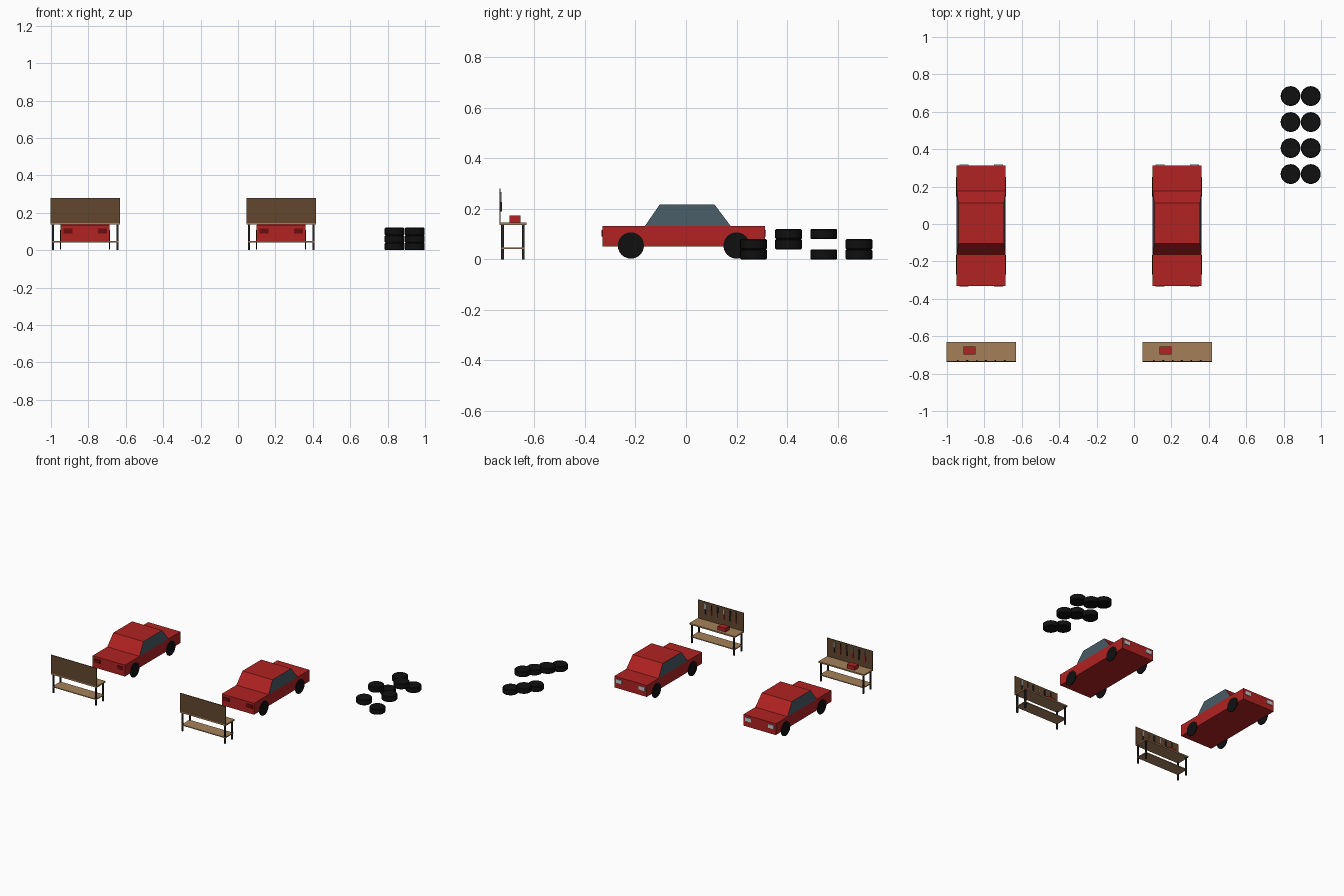
import bpy, bmesh, math

if "Cube" in bpy.data.objects:
    bpy.data.objects.remove(bpy.data.objects["Cube"])


def mat(name, r, g, b):
    m = bpy.data.materials.new(name)
    m.diffuse_color = (r, g, b, 1)
    m.use_nodes = True
    m.node_tree.nodes["Principled BSDF"].inputs["Base Color"].default_value = m.diffuse_color
    return m


RED = mat("red_paint", .445, .016, .016)
GLASS = mat("blue_grey_glass", .062, .105, .13)
BLACK = mat("black_rubber", .005, .005, .005)
WOOD = mat("light_wood", .376, .216, .102)
BOARD = mat("dark_wood", .125, .063, .027)
DARK = mat("dark_metal", .018, .018, .021)
STEEL = mat("steel", .30, .31, .33)
LAMP = mat("headlight", .52, .60, .64)
TAIL = mat("tail_light", .15, .004, .005)


def finish(name, bm, *mats):
    bmesh.ops.recalc_face_normals(bm, faces=bm.faces)
    me = bpy.data.meshes.new(name)
    bm.to_mesh(me)
    bm.free()
    for m in mats:
        me.materials.append(m)
    ob = bpy.data.objects.new(name, me)
    bpy.context.collection.objects.link(ob)
    return ob


def box(name, m, x0, x1, y0, y1, z0, z1):
    bm = bmesh.new()
    bmesh.ops.create_cube(bm, size=1)
    for v in bm.verts:
        v.co = (x1 if v.co.x > 0 else x0, y1 if v.co.y > 0 else y0, z1 if v.co.z > 0 else z0)
    return finish(name, bm, m)


def cylinder(name, loc, r, depth, axis="Z", bevel=0):
    bm = bmesh.new()
    bmesh.ops.create_cone(bm, cap_ends=True, segments=24, radius1=r, radius2=r, depth=depth)
    if bevel:
        rims = [e for e in bm.edges if abs(e.verts[0].co.z - e.verts[1].co.z) < 1e-5]
        bmesh.ops.bevel(bm, geom=rims, offset=bevel, segments=1, affect='EDGES')
    ob = finish(name, bm, BLACK)
    if axis == "X":
        ob.rotation_euler.y = math.pi / 2
    ob.location = loc
    return ob


def car(cx):
    # lower body
    box("car_body", RED, cx - .131, cx + .131, -.331, .313, .05, .133)
    # cabin: tapered block, glass on the faces that look sideways
    bm = bmesh.new()
    low = [bm.verts.new((cx + x, y, .133)) for x, y in
           ((-.131, -.162), (.131, -.162), (.131, .176), (-.131, .176))]
    top = [bm.verts.new((cx + x, y, .217)) for x, y in
           ((-.122, -.104), (.122, -.104), (.122, .113), (-.122, .113))]
    bm.faces.new(low)
    bm.faces.new(top)
    for i in range(4):
        j = (i + 1) % 4
        bm.faces.new((low[i], low[j], top[j], top[i]))
    bm.normal_update()
    for f in bm.faces:
        f.material_index = 1 if abs(f.normal.x) > .8 else 0
    finish("car_cabin", bm, RED, GLASS)
    for s in (-1, 1):
        # thin disc wheels on the sides
        for y in (-.218, .2):
            cylinder("car_wheel", (cx + s * .131, y, .055), .052, .005, "X")
        # lights at both ends
        x = cx + s * .093
        box("car_headlight", LAMP, x - .024, x + .024, .312, .317, .09, .116)
        box("car_tail_light", TAIL, x - .024, x + .024, -.335, -.33, .09, .116)


def bench(cx):
    # top, shelf and back board
    box("bench_top", WOOD, cx - .185, cx + .185, -.737, -.632, .136, .146)
    box("bench_shelf", WOOD, cx - .178, cx + .178, -.731, -.639, .042, .048)
    box("tool_board", BOARD, cx - .185, cx + .185, -.738, -.733, .146, .28)
    # legs
    for x in (-.172, .172):
        for y in (-.726, -.643):
            box("bench_leg", DARK, cx + x - .005, cx + x + .005, y - .005, y + .005, 0, .136)
    # toolbox
    box("toolbox", RED, cx - .094, cx - .03, -.699, -.654, .146, .173)
    # hanging tools
    for i in range(6):
        x = cx - .125 + i * .05
        box("tool_handle", (RED, DARK)[i % 2], x - .004, x + .004, -.733, -.728, .19, .228)
        w = .007 if i % 2 else .003
        box("tool_head", (DARK, DARK, STEEL)[i % 3], x - w, x + w, -.733, -.729, .228, .267)


for cx in (-.817, .231):
    car(cx)
    bench(cx)

# loose tyres at staggered heights
for row, y in enumerate((.267, .406, .545, .684)):
    for col, x in enumerate((.837, .945)):
        level = (row + 1 - col) % 3
        cylinder("tyre", (x, y, .02 + .04 * level), .053, .04, bevel=.004)
